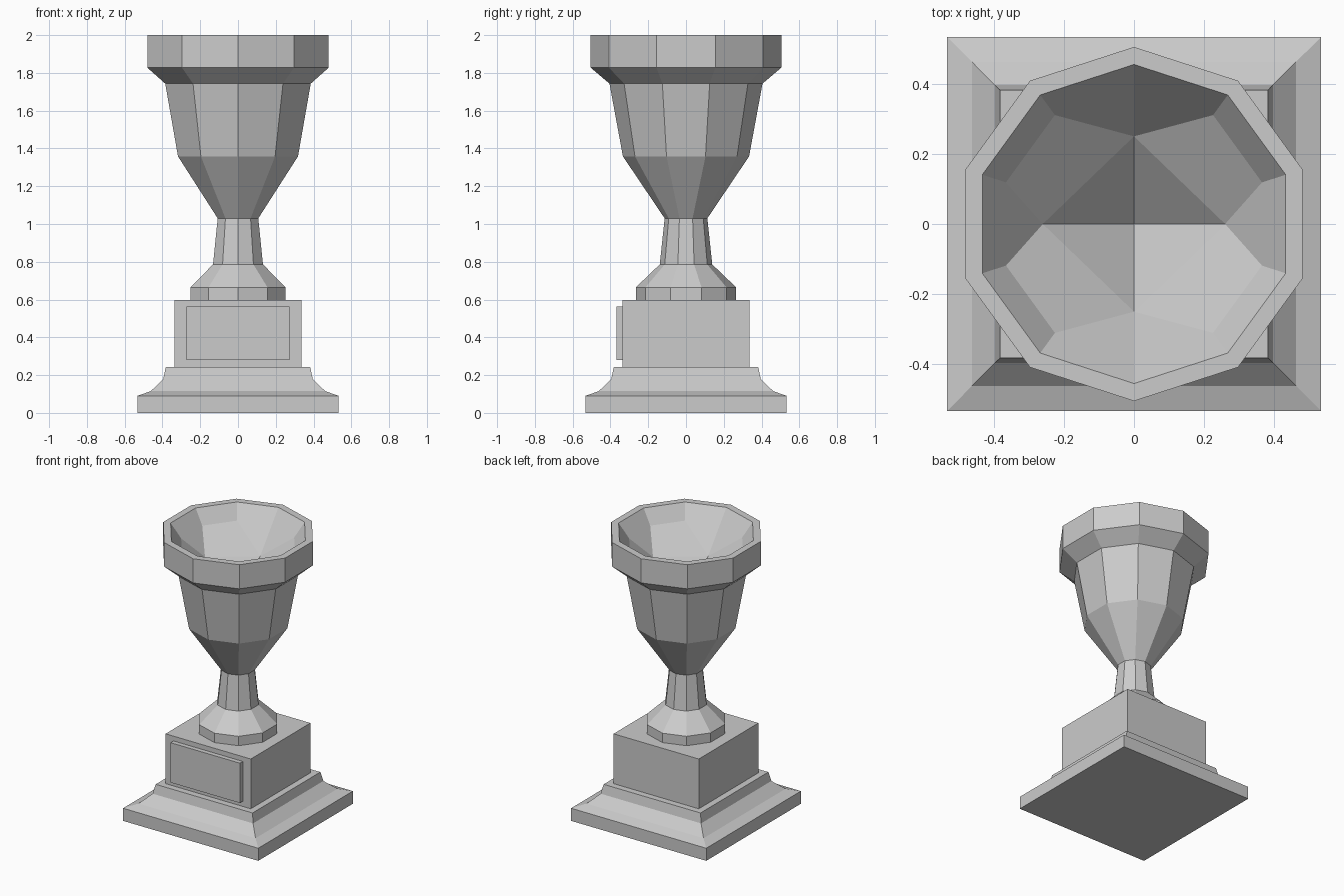
import bpy, bmesh
from math import sin, cos, tau

if "Cube" in bpy.data.objects:
    bpy.data.objects.remove(bpy.data.objects["Cube"])

SIDES = 10
GREY = (0.6, 0.6, 0.6, 1.0)
metal = bpy.data.materials.new("plain grey")
metal.use_nodes = True
metal.diffuse_color = GREY
metal.node_tree.nodes["Principled BSDF"].inputs["Base Color"].default_value = GREY


def finish(name, bm):
    """Turn a bmesh into a flat-shaded object."""
    mesh = bpy.data.meshes.new(name)
    bm.to_mesh(mesh)
    bm.free()
    mesh.materials.append(metal)
    obj = bpy.data.objects.new(name, mesh)
    bpy.context.collection.objects.link(obj)
    return obj


def ring(bm, radius, z, sides, offset=0.0):
    """Counter-clockwise ring; with no offset, vertex 0 lies on +y."""
    angles = [tau * (i + offset) / sides for i in range(sides)]
    return [bm.verts.new((-radius * sin(a), radius * cos(a), z)) for a in angles]


def loft(name, profile, sides, offset=0.0, scale=1.0, bottom=True, top=True):
    """Stack rings from (radius, z) pairs, lowest first."""
    bm = bmesh.new()
    rings = [ring(bm, r * scale, z, sides, offset) for r, z in profile]
    for low, high in zip(rings, rings[1:]):
        for i in range(sides):
            j = (i + 1) % sides
            bm.faces.new((low[i], low[j], high[j], high[i]))
    if bottom:
        bm.faces.new(rings[0][::-1])
    if top:
        bm.faces.new(rings[-1])
    return finish(name, bm)


# Square stepped base and block (half-widths scaled to corner radii)
ROOT2 = 2 ** 0.5
loft("stepped_base", [(0.533, 0), (0.533, 0.09), (0.462, 0.115),
                      (0.396, 0.178), (0.382, 0.243)], 4, 0.5, ROOT2)
loft("base_block", [(0.336, 0.243), (0.336, 0.598)], 4, 0.5, ROOT2, bottom=False)

# Blank plaque on the front
bm = bmesh.new()
bmesh.ops.create_cube(bm, size=1)
for v in bm.verts:
    v.co.x *= 0.547
    v.co.y = -0.352 + v.co.y * 0.034
    v.co.z = 0.422 + v.co.z * 0.284
finish("front_plaque", bm)

# Foot and stem
loft("foot", [(0.265, 0.598), (0.265, 0.665), (0.139, 0.786)], SIDES)
loft("stem", [(0.139, 0.786), (0.113, 1.03)], SIDES, bottom=False, top=False)

# Outside of the cup, with the flat rim
loft("cup_outside", [(0.113, 1.03), (0.334, 1.358), (0.405, 1.743), (0.505, 1.828),
                     (0.505, 2.0), (0.455, 2.0)], SIDES, bottom=False, top=False)

# Faceted hollow: sloping walls that meet a four-sided pit
bm = bmesh.new()
rim = ring(bm, 0.455, 2.0, SIDES)
wall = ring(bm, 0.384, 1.9, SIDES)
back, left_side, front, right_side = [
    bm.verts.new(p) for p in ((0, 0.25, 1.73), (0.26, 0, 1.75),
                              (0, -0.25, 1.73), (-0.26, 0, 1.75))]
pit = bm.verts.new((0, 0, 1.52))
wall[0].co, wall[5].co = back.co, front.co
for i in range(SIDES):
    j = (i + 1) % SIDES
    loop = [rim[j], rim[i], wall[i], wall[j]]
    if i == 2:
        loop.insert(3, right_side)
    if i == 7:
        loop.insert(3, left_side)
    bm.faces.new(loop)
for a, b, first, second in ((wall[0], right_side, wall[1], wall[2]),
                            (right_side, wall[5], wall[3], wall[4]),
                            (wall[5], left_side, wall[6], wall[7]),
                            (left_side, wall[0], wall[8], wall[9])):
    bm.faces.new((first, a, b, second))
    bm.faces.new((a, pit, b))
for spare in (back, front):
    bm.verts.remove(spare)
finish("cup_inside", bm)
